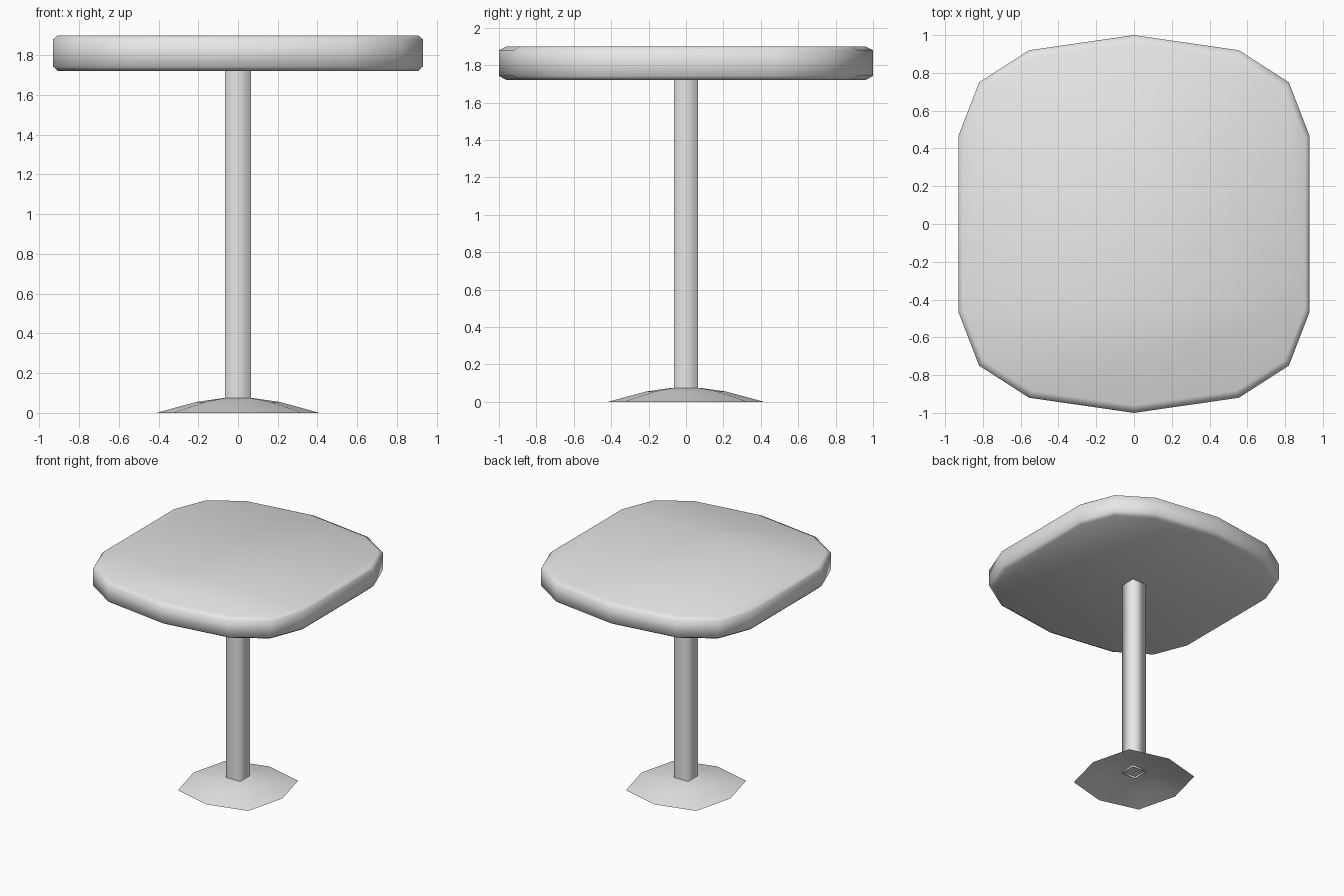
import bpy, bmesh, math

if "Cube" in bpy.data.objects:
    bpy.data.objects.remove(bpy.data.objects["Cube"])

grey = bpy.data.materials.new("light_grey")
grey.diffuse_color = (0.8, 0.8, 0.8, 1)
grey.use_nodes = True
grey.node_tree.nodes["Principled BSDF"].inputs["Base Color"].default_value = grey.diffuse_color


def loft(name, rings, cap_start, cap_end):
    """Skin a stack of equal-length rings and shade the result smooth."""
    bm = bmesh.new()
    loops = [[bm.verts.new(p) for p in ring] for ring in rings]
    n = len(loops[0])
    for a, b in zip(loops, loops[1:]):
        for i in range(n):
            j = (i + 1) % n
            bm.faces.new((a[i], a[j], b[j], b[i]))
    if cap_start:
        bm.faces.new(loops[0][::-1])
    if cap_end:
        bm.faces.new(loops[-1])
    for f in bm.faces:
        f.smooth = True
    me = bpy.data.meshes.new(name)
    bm.to_mesh(me)
    bm.free()
    me.materials.append(grey)
    ob = bpy.data.objects.new(name, me)
    bpy.context.collection.objects.link(ob)
    return ob


# Tabletop: rounded outline, right half mirrored to the left
right = [(0, -1), (0.555, -0.92), (0.82, -0.75), (0.93, -0.465),
         (0.93, 0.465), (0.82, 0.75), (0.555, 0.92), (0, 1)]
outline = right + [(-x, y) for x, y in right[-2:0:-1]]
levels = [(0.975, 0.96, 1.72), (1, 1, 1.742), (1, 1, 1.88), (0.975, 0.96, 1.90)]
loft("tabletop", [[(x * sx, y * sy, z) for x, y in outline] for sx, sy, z in levels], True, True)

# Square post
square = [(-0.065, -0.065), (0.065, -0.065), (0.065, 0.065), (-0.065, 0.065)]
loft("post", [[(x, y, z) for x, y in square] for z in (0.06, 1.725)], False, False)


# Foot: shallow hollow eight-sided dome, wider on the diagonals
def foot_ring(axis, diagonal, z):
    pts = []
    for i in range(8):
        r, a = (diagonal if i % 2 else axis), i * math.pi / 4
        pts.append((r * math.cos(a), r * math.sin(a) * 1.015, z))
    return pts


loft("foot", [foot_ring(0.41, 0.46, 0), foot_ring(0.21, 0.235, 0.055),
              foot_ring(0.07, 0.09, 0.075)], False, True)
